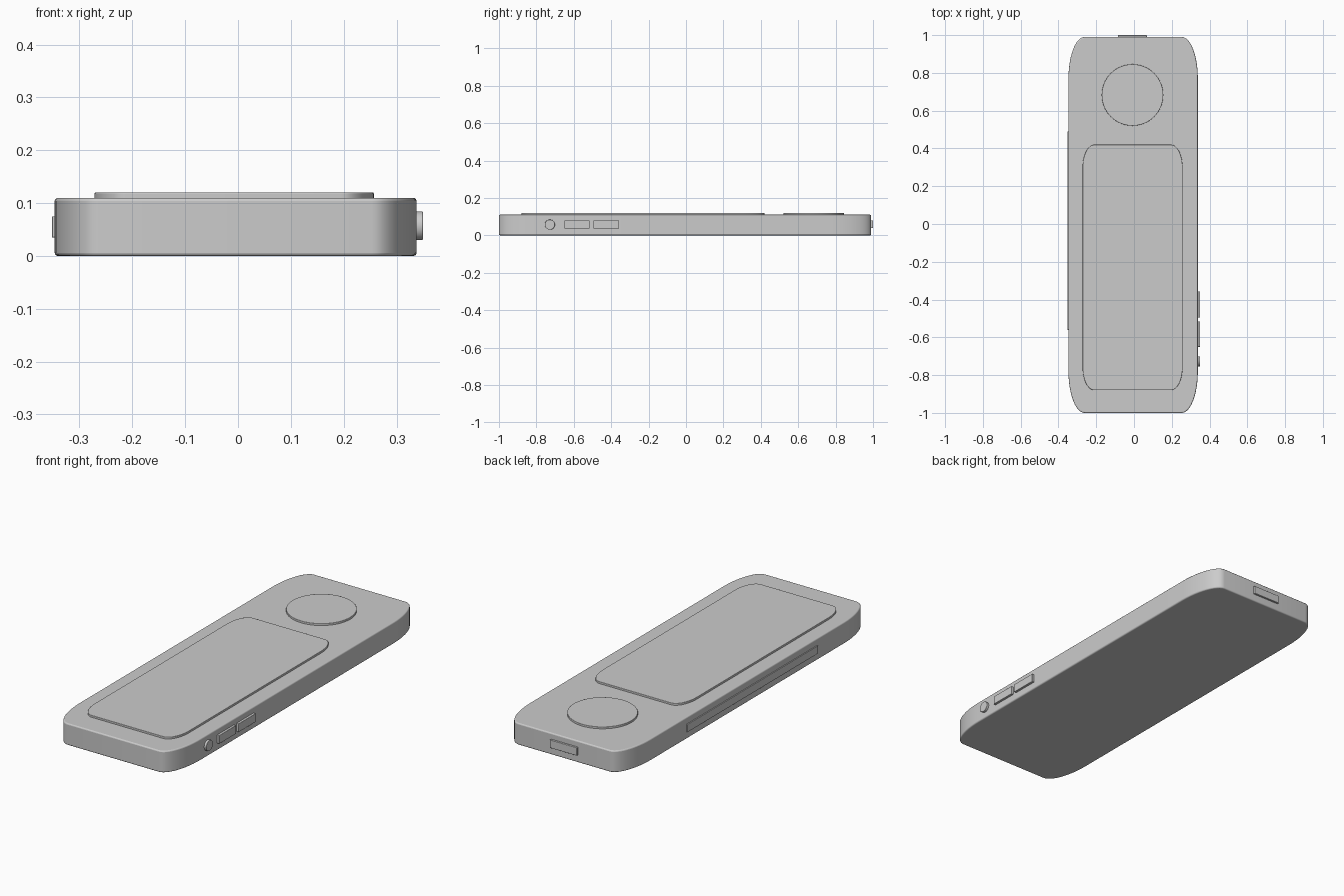
import bpy, bmesh
from math import sin, cos, pi
from mathutils import Matrix

if "Cube" in bpy.data.objects:
    bpy.data.objects.remove(bpy.data.objects["Cube"])


def finish(name, bm, bevel):
    bmesh.ops.recalc_face_normals(bm, faces=bm.faces)
    mesh = bpy.data.meshes.new(name)
    bm.to_mesh(mesh)
    bm.free()
    ob = bpy.data.objects.new(name, mesh)
    bpy.context.collection.objects.link(ob)
    bpy.context.view_layer.objects.active = ob
    ob.select_set(True)
    if bevel:
        mod = ob.modifiers.new("soft_edges", 'BEVEL')
        mod.width = bevel
        mod.segments = 3
        mod.limit_method = 'ANGLE'
        mod.angle_limit = 0.8
    bpy.ops.object.shade_smooth_by_angle(angle=0.6)
    ob.select_set(False)
    return ob


def rounded_slab(name, x, y, z, rx, ry, bevel, steps=12):
    """Upright slab whose plan has elliptical corners."""
    bm = bmesh.new()
    centres = [(x[1] - rx, y[1] - ry), (x[0] + rx, y[1] - ry),
               (x[0] + rx, y[0] + ry), (x[1] - rx, y[0] + ry)]
    outline = []
    for q, (cx, cy) in enumerate(centres):
        for i in range(steps + 1):
            a = (q + i / steps) * pi / 2
            outline.append(bm.verts.new((cx + rx * cos(a), cy + ry * sin(a), z[0])))
    base = bm.faces.new(outline)
    top = bmesh.ops.extrude_face_region(bm, geom=[base], use_keep_orig=True)
    verts = [v for v in top["geom"] if isinstance(v, bmesh.types.BMVert)]
    bmesh.ops.translate(bm, verts=verts, vec=(0, 0, z[1] - z[0]))
    return finish(name, bm, bevel)


def box(name, x, y, z, bevel=0.002):
    bm = bmesh.new()
    size = Matrix.Diagonal((x[1] - x[0], y[1] - y[0], z[1] - z[0], 1))
    mid = Matrix.Translation(((x[0] + x[1]) / 2, (y[0] + y[1]) / 2, (z[0] + z[1]) / 2))
    bmesh.ops.create_cube(bm, size=1, matrix=mid @ size)
    return finish(name, bm, bevel)


def disc(name, centre, radius, depth, turn=Matrix(), bevel=0.002):
    bm = bmesh.new()
    bmesh.ops.create_cone(bm, cap_ends=True, segments=64, radius1=radius, radius2=radius,
                          depth=depth, matrix=Matrix.Translation(centre) @ turn)
    return finish(name, bm, bevel)


# Main body and raised panels on its top
rounded_slab("body", (-0.347, 0.338), (-1.0, 0.99), (0, 0.11), 0.085, 0.22, 0.006)
rounded_slab("screen", (-0.272, 0.257), (-0.88, 0.42), (0.10, 0.12), 0.062, 0.12, 0.002)
disc("control_wheel", (-0.008, 0.683, 0.11), 0.163, 0.02)

# Controls on the right side
for name, y in (("lower_side_button", (-0.65, -0.515)), ("upper_side_button", (-0.495, -0.357))):
    box(name, (0.32, 0.35), y, (0.036, 0.079))
disc("round_side_button", (0.335, -0.728, 0.057), 0.027, 0.03, Matrix.Rotation(pi / 2, 4, 'Y'))

# Long strip on the left side and small tab on the back end
box("left_strip", (-0.352, -0.33), (-0.56, 0.49), (0.035, 0.075), 0.001)
box("back_tab", (-0.085, 0.068), (0.97, 1.0), (0.038, 0.079))
